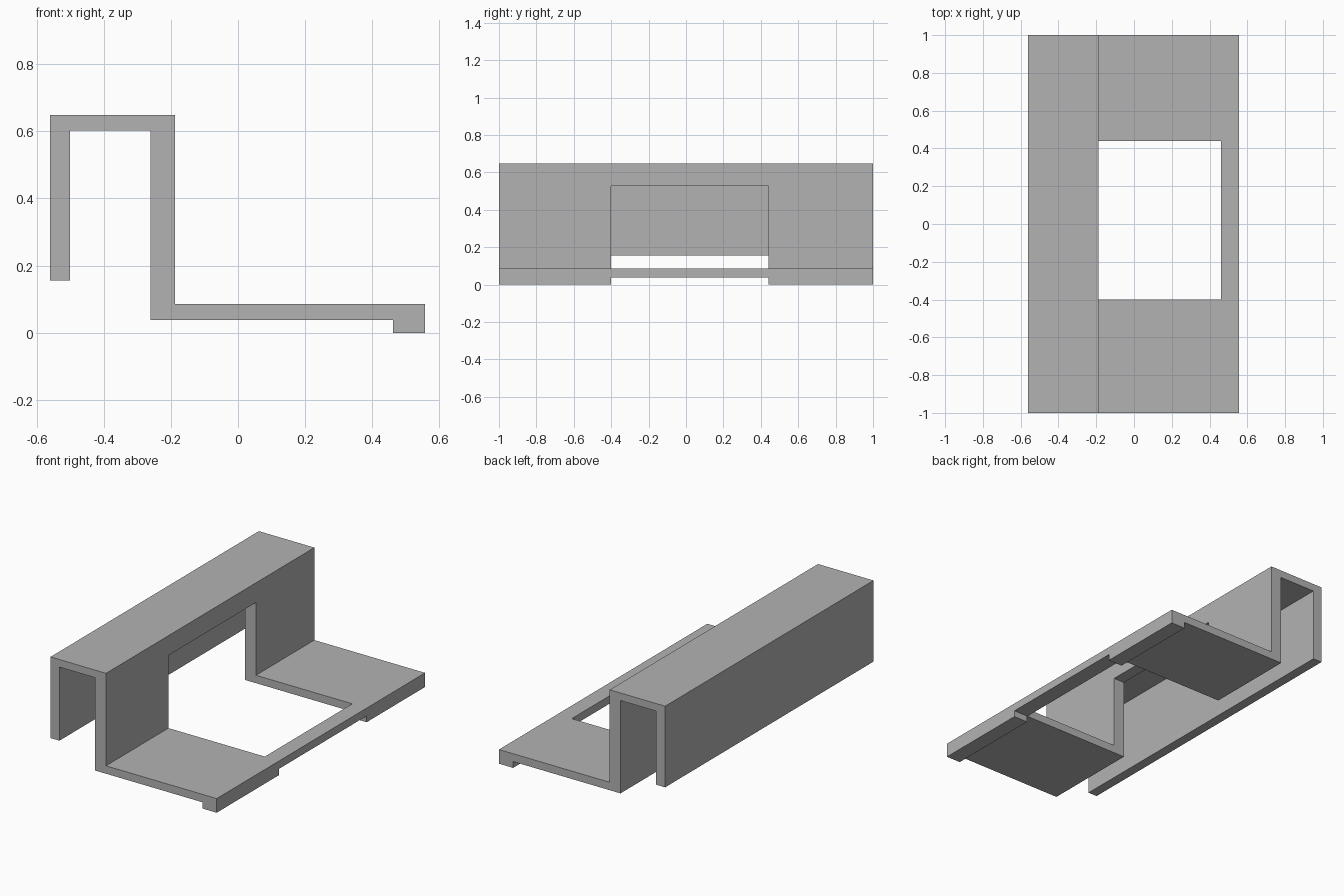
import bpy
import bmesh

cube = bpy.data.objects.get("Cube")
if cube:
    bpy.data.objects.remove(cube, do_unlink=True)

grey = bpy.data.materials.new("plain_grey")
grey.use_nodes = True
colour = (0.45, 0.45, 0.45, 1)
grey.diffuse_color = colour
grey.node_tree.nodes["Principled BSDF"].inputs["Base Color"].default_value = colour


def extrude_profile(name, points, y0, y1):
    """Solid made by sweeping an x-z outline from y0 to y1."""
    bm = bmesh.new()
    face = bm.faces.new([bm.verts.new((x, y0, z)) for x, z in points])
    swept = bmesh.ops.extrude_face_region(bm, geom=[face])["geom"]
    verts = [v for v in swept if isinstance(v, bmesh.types.BMVert)]
    bmesh.ops.translate(bm, verts=verts, vec=(0, y1 - y0, 0))
    bmesh.ops.recalc_face_normals(bm, faces=bm.faces)
    mesh = bpy.data.meshes.new(name)
    bm.to_mesh(mesh)
    bm.free()
    mesh.materials.append(grey)
    obj = bpy.data.objects.new(name, mesh)
    bpy.context.collection.objects.link(obj)
    return obj


def cut(target, name, x0, x1, z0, z1):
    """Remove a box, across the width of the opening, from the target."""
    box = [(x0, z0), (x1, z0), (x1, z1), (x0, z1)]
    cutter = extrude_profile(name, box, -0.40, 0.44)
    cutter.hide_render = True
    mod = target.modifiers.new(name, "BOOLEAN")
    mod.operation = "DIFFERENCE"
    mod.solver = "EXACT"
    mod.object = cutter
    bpy.context.view_layer.objects.active = target
    bpy.ops.object.modifier_apply(modifier=mod.name)
    bpy.data.objects.remove(cutter, do_unlink=True)


# Hook channel, upright wall, shelf and front lip in one outline
outline = [
    (-0.56, 0.155), (-0.50, 0.155), (-0.50, 0.602), (-0.26, 0.602),
    (-0.26, 0.038), (0.462, 0.038), (0.462, 0), (0.557, 0),
    (0.557, 0.086), (-0.187, 0.086), (-0.187, 0.648), (-0.56, 0.648),
]
bracket = extrude_profile("hook_bracket", outline, -1, 1)

# Opening through the wall and shelf, then the gap under the lip
cut(bracket, "opening_cutter", -0.35, 0.46, -0.1, 0.528)
cut(bracket, "lip_gap_cutter", 0.40, 0.70, -0.1, 0.038)
